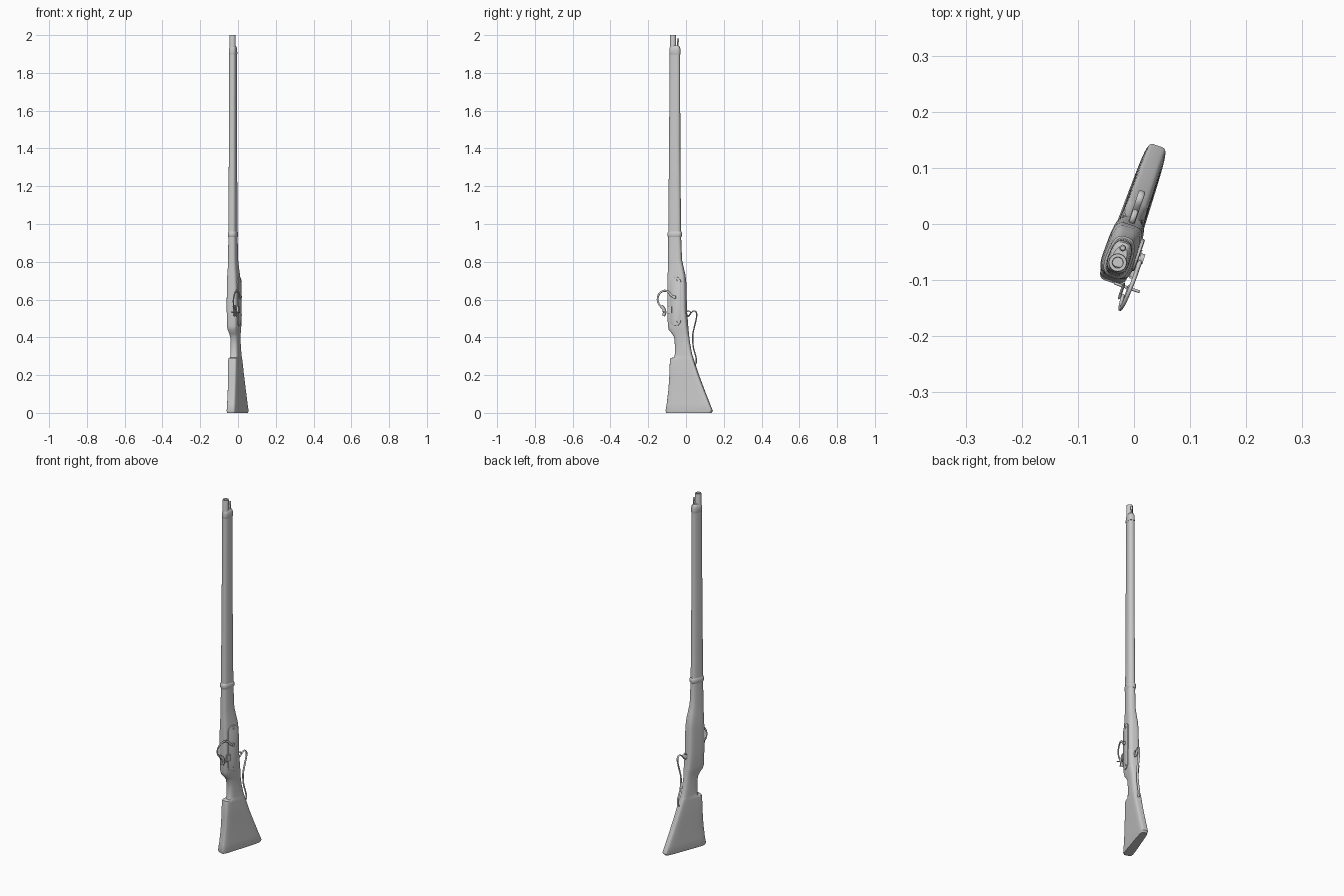
import bpy, bmesh, math
from mathutils import Matrix, Vector

# The gun stands on its butt, turned about z; local x = thickness, y = depth
ROT = Matrix.Rotation(math.radians(-19), 4, 'Z') @ Matrix.Translation((-0.005, 0, 0))


def finish(name, bm, angle=35):
    bmesh.ops.recalc_face_normals(bm, faces=bm.faces)
    me = bpy.data.meshes.new(name)
    bm.to_mesh(me)
    bm.free()
    ob = bpy.data.objects.new(name, me)
    bpy.context.collection.objects.link(ob)
    ob.matrix_world = ROT
    bpy.ops.object.select_all(action='DESELECT')
    ob.select_set(True)
    bpy.context.view_layer.objects.active = ob
    bpy.ops.object.shade_smooth_by_angle(angle=math.radians(angle))
    return ob


def skin(bm, rings, cap=True):
    rings = [[bm.verts.new(p) for p in r] for r in rings]
    n = len(rings[0])
    for a, b in zip(rings, rings[1:]):
        for i in range(n):
            j = (i + 1) % n
            bm.faces.new((a[i], a[j], b[j], b[i]))
    if cap:
        bm.faces.new(rings[0])
        bm.faces.new(rings[-1])


def loft(name, sections, n=40):
    """section: z, front y, back y, half width front, half width back, squareness"""
    rings = []
    for z, f, b, wf, wb, e in sections:
        ring = []
        for i in range(n):
            t = 2 * math.pi * (i + 0.5) / n
            c, s = math.cos(t), math.sin(t)
            c = math.copysign(abs(c) ** (2 / e), c)
            s = math.copysign(abs(s) ** (2 / e), s)
            w = wf + (wb - wf) * (c + 1) / 2
            ring.append((w * s, (f + b) / 2 + (b - f) / 2 * c, z))
        rings.append(ring)
    bm = bmesh.new()
    skin(bm, rings)
    return finish(name, bm)


def lathe(name, profile, y, x=0, n=24):
    """profile: radius, z"""
    bm = bmesh.new()
    skin(bm, [[(x + r * math.cos(2 * math.pi * i / n), y + r * math.sin(2 * math.pi * i / n), z)
               for i in range(n)] for r, z in profile])
    return finish(name, bm)


def strip(name, pts, half_x, half_t, taper=1.0):
    """Bent metal bar through points (x, y, z), smoothed, elliptical section"""
    P = [Vector(p) for p in pts]
    P = [2 * P[0] - P[1]] + P + [2 * P[-1] - P[-2]]
    path = []
    for a, b, c, d in zip(P, P[1:], P[2:], P[3:]):
        for k in range(6):
            t = k / 6
            path.append(0.5 * (2 * b + (c - a) * t + (2 * a - 5 * b + 4 * c - d) * t * t
                               + (3 * b - a - 3 * c + d) * t ** 3))
    path.append(P[-2])
    rings = []
    for i, p in enumerate(path):
        d = path[min(i + 1, len(path) - 1)] - path[max(i - 1, 0)]
        side = Vector((0, -d.z, d.y)).normalized()
        s = 1 + (taper - 1) * i / (len(path) - 1)
        rings.append([p + Vector((1, 0, 0)) * half_x * s * math.cos(k * math.pi / 6)
                      + side * half_t * s * math.sin(k * math.pi / 6) for k in range(12)])
    bm = bmesh.new()
    skin(bm, rings)
    return finish(name, bm, 50)


def rod(name, a, b, r, n=16):
    a, b = Vector(a), Vector(b)
    bm = bmesh.new()
    bmesh.ops.create_cone(bm, cap_ends=True, segments=n, radius1=r, radius2=r, depth=(b - a).length)
    q = (b - a).to_track_quat('Z', 'Y').to_matrix().to_4x4()
    bmesh.ops.transform(bm, matrix=Matrix.Translation((a + b) / 2) @ q, verts=bm.verts)
    return finish(name, bm)


# Wooden stock: butt, thumb notch, wrist, lock section and long fore-end
loft("stock", [
    (0.000, -0.108, 0.138, 0.026, 0.018, 6),
    (0.010, -0.112, 0.146, 0.028, 0.020, 6),
    (0.050, -0.105, 0.129, 0.027, 0.020, 6),
    (0.120, -0.096, 0.100, 0.026, 0.020, 6),
    (0.200, -0.090, 0.068, 0.026, 0.020, 6),
    (0.280, -0.087, 0.040, 0.026, 0.020, 6),
    (0.290, -0.085, 0.037, 0.025, 0.020, 5),
    (0.294, -0.066, 0.036, 0.023, 0.020, 4),
    (0.310, -0.062, 0.031, 0.022, 0.020, 3.5),
    (0.360, -0.062, 0.021, 0.022, 0.020, 3),
    (0.400, -0.066, 0.015, 0.023, 0.021, 3),
    (0.420, -0.078, 0.012, 0.025, 0.023, 3.2),
    (0.440, -0.095, 0.010, 0.028, 0.026, 3.5),
    (0.460, -0.099, 0.007, 0.030, 0.028, 4),
    (0.550, -0.101, -0.001, 0.031, 0.029, 4),
    (0.680, -0.101, -0.003, 0.030, 0.028, 4),
    (0.730, -0.101, -0.008, 0.028, 0.026, 3.5),
    (0.770, -0.100, -0.017, 0.025, 0.023, 3.2),
    (0.810, -0.100, -0.026, 0.0235, 0.021, 3),
    (0.940, -0.099, -0.031, 0.022, 0.019, 2.8),
    (1.400, -0.095, -0.035, 0.020, 0.017, 2.8),
    (1.910, -0.091, -0.036, 0.019, 0.016, 2.8)])

# Barrel band and fore-end cap
loft("barrel_band", [
    (0.930, -0.099, -0.030, 0.022, 0.019, 2.8), (0.936, -0.103, -0.026, 0.025, 0.022, 2.8),
    (0.954, -0.103, -0.026, 0.025, 0.022, 2.8), (0.960, -0.099, -0.030, 0.022, 0.019, 2.8)])
loft("fore_end_cap", [
    (1.898, -0.092, -0.035, 0.019, 0.017, 2.8), (1.902, -0.093, -0.034, 0.021, 0.018, 2.8),
    (1.925, -0.093, -0.034, 0.020, 0.017, 2.8), (1.938, -0.090, -0.037, 0.018, 0.015, 2.6),
    (1.944, -0.082, -0.045, 0.013, 0.011, 2.5)])

# Tapered barrel with a bored muzzle, and the ramrod below it
lathe("barrel", [(0.0235, 0.53), (0.0235, 0.60), (0.0225, 0.75), (0.020, 1.05), (0.0165, 1.85),
                 (0.0165, 1.996), (0.0155, 2.0), (0.010, 2.0), (0.009, 1.997), (0.009, 1.90)], -0.0745)
lathe("ramrod", [(0.004, 1.90), (0.004, 1.962), (0.006, 1.968), (0.006, 1.978), (0.004, 1.982)],
      -0.047, n=16)

# Lock plate with rounded ends on the right side
bm = bmesh.new()
outline = []
for cz, start in ((0.69, 0), (0.49, math.pi)):
    outline += [(0.024, -0.05 + 0.030 * math.cos(start + math.pi * k / 12),
                 cz + 0.030 * math.sin(start + math.pi * k / 12)) for k in range(13)]
skin(bm, [outline, [(0.0315, y, z) for _, y, z in outline],
          [(0.033, -0.05 + (y + 0.05) * 0.93, 0.59 + (z - 0.59) * 0.985) for _, y, z in outline]])
finish("lock_plate", bm)

# Flash pan beside the breech
bm = bmesh.new()
bmesh.ops.create_cube(bm, size=1, matrix=Matrix.Translation((0.032, -0.082, 0.545))
                      @ Matrix.Diagonal((0.014, 0.024, 0.04, 1)))
bmesh.ops.bevel(bm, geom=bm.edges[:], offset=0.003, segments=2, affect='EDGES')
finish("flash_pan", bm)

# Curved match holder with pivot, clamp jaws and clamp screw
strip("match_holder", [(0.037, -0.052, 0.612), (0.037, -0.072, 0.622), (0.037, -0.090, 0.642),
                       (0.036, -0.115, 0.646), (0.034, -0.140, 0.630), (0.031, -0.150, 0.600),
                       (0.029, -0.141, 0.572), (0.028, -0.126, 0.562)], 0.004, 0.006, 0.75)
rod("holder_pivot", (0.028, -0.054, 0.613), (0.042, -0.054, 0.613), 0.009)
for i, x in enumerate((0.023, 0.033)):
    strip(f"clamp_jaw_{i + 1}", [(x, -0.130, 0.566), (x, -0.116, 0.550), (x, -0.112, 0.530),
                                 (x, -0.118, 0.514)], 0.0025, 0.008)
rod("clamp_screw", (0.006, -0.111, 0.535), (0.054, -0.111, 0.535), 0.0025)
for z in (0.48, 0.70):
    rod("lock_screw", (0.030, -0.045, z), (0.0345, -0.045, z), 0.006)

# Long trigger lever with a curl at its root
strip("trigger_lever", [(0, -0.005, 0.515), (0, 0.012, 0.512), (0, 0.025, 0.528), (0, 0.042, 0.540),
                        (0, 0.056, 0.532), (0, 0.057, 0.505), (0, 0.045, 0.455), (0, 0.036, 0.410),
                        (0, 0.039, 0.350), (0, 0.054, 0.295), (0, 0.055, 0.265), (0, 0.046, 0.252)],
      0.006, 0.003)
strip("trigger_curl", [(0, 0.012 + 0.012 * math.cos(a * 0.7), 0.528 + 0.012 * math.sin(a * 0.7))
                       for a in range(10)], 0.005, 0.0025)
